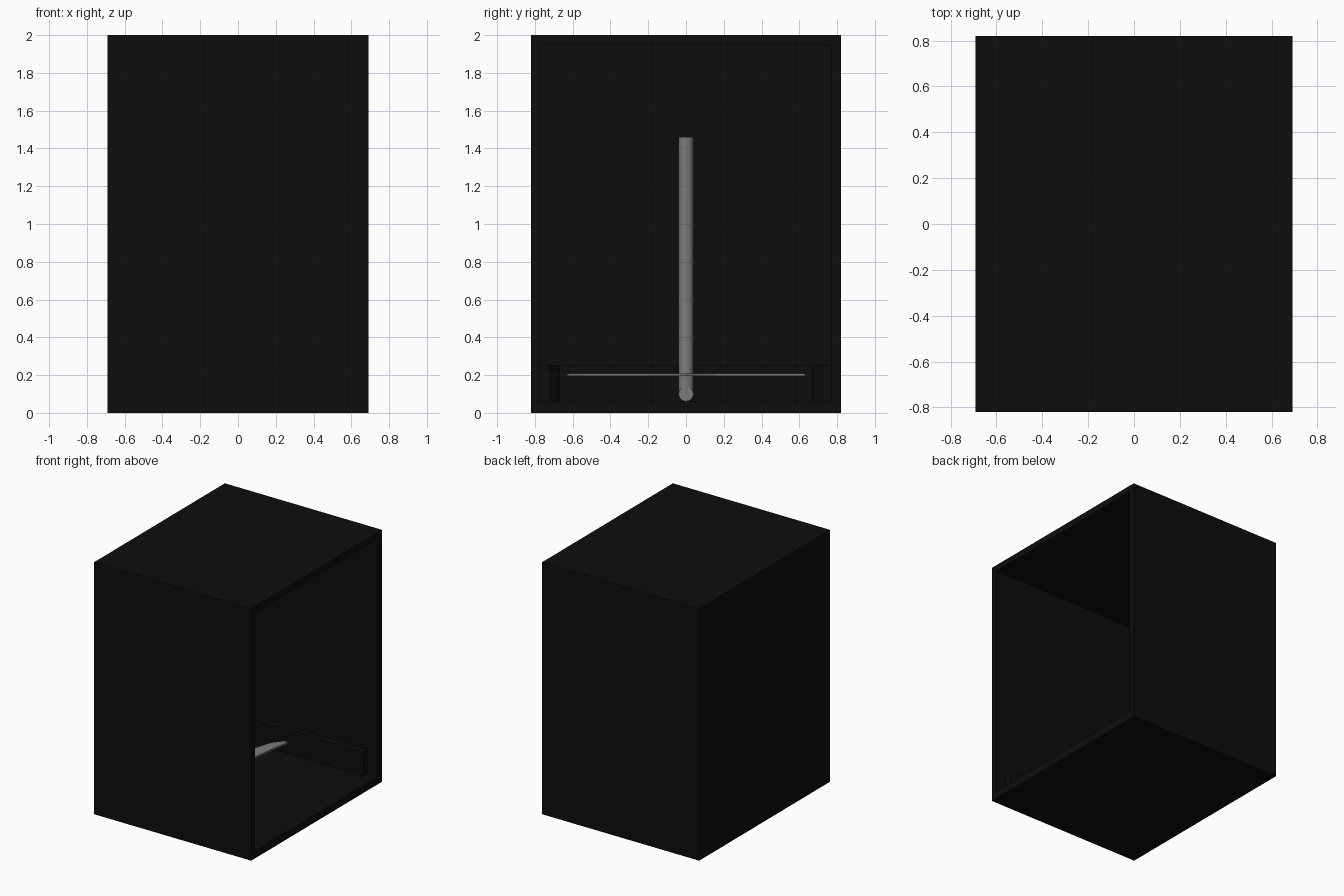
import bpy, bmesh, math

if "Cube" in bpy.data.objects:
    bpy.data.objects.remove(bpy.data.objects["Cube"])

def material(name, v):
    m = bpy.data.materials.new(name)
    m.diffuse_color = (v, v, v, 1)
    m.use_nodes = True
    m.node_tree.nodes["Principled BSDF"].inputs["Base Color"].default_value = m.diffuse_color
    return m

BLACK = material("black", 0.004)
STEEL = material("steel", 0.2)

def make(name, bm, mat, smooth=False):
    bmesh.ops.recalc_face_normals(bm, faces=bm.faces)
    me = bpy.data.meshes.new(name)
    bm.to_mesh(me)
    bm.free()
    ob = bpy.data.objects.new(name, me)
    bpy.context.collection.objects.link(ob)
    me.materials.append(mat)
    for p in me.polygons:
        p.use_smooth = smooth
    return ob

def prism(name, outline, mat, z0, z1):
    """Flat outline in x-y pulled up from z0 to z1."""
    bm = bmesh.new()
    face = bm.faces.new([bm.verts.new((x, y, z0)) for x, y in outline])
    ext = bmesh.ops.extrude_face_region(bm, geom=[face])
    for v in ext["geom"]:
        if isinstance(v, bmesh.types.BMVert):
            v.co.z = z1
    return make(name, bm, mat)

# cabinet shell, open on the +x side
X, Y, H, T, FLOOR = 0.69, 0.82, 2.0, 0.05, 0.06
outer = [(-Y, 0), (Y, 0), (Y, H), (-Y, H)]
inner = [(-Y + T, FLOOR), (Y - T, FLOOR), (Y - T, H - T), (-Y + T, H - T)]
bm = bmesh.new()
rings = [[bm.verts.new((x, y, z)) for y, z in ring]
         for x, ring in ((-X, outer), (X, outer), (X, inner), (-X + T, inner))]
for a, b in zip(rings, rings[1:]):
    for i in range(4):
        j = (i + 1) % 4
        bm.faces.new((a[i], a[j], b[j], b[i]))
bm.faces.new(rings[0])
bm.faces.new(rings[-1])
make("cabinet_shell", bm, BLACK)

# low U-shaped ledge round the inside of the tub
half = [(0.60, 0.77), (0.60, 0.72), (-0.54, 0.72), (-0.59, 0.67)]
back = [(-0.64, -0.77), (-0.64, 0.77)]
prism("tub_ledge", half + [(x, -y) for x, y in reversed(half)] + back,
      BLACK, FLOOR, 0.25)

# water pipe: up the back wall, elbow, along the floor to the middle
R, PX, PZ, BEND = 0.04, -0.57, 0.10, 0.08
path = [(PX, 0, 1.46)]
for i in range(9):
    a = math.pi + i * math.pi / 16
    path.append((PX + BEND + BEND * math.cos(a), 0, PZ + BEND + BEND * math.sin(a)))
path.append((0.04, 0, PZ))
cu = bpy.data.curves.new("water_pipe", "CURVE")
cu.dimensions = "3D"
cu.bevel_depth = R
cu.bevel_resolution = 4
cu.use_fill_caps = True
sp = cu.splines.new("POLY")
sp.points.add(len(path) - 1)
for p, co in zip(sp.points, path):
    p.co = (*co, 1)
cu.materials.append(STEEL)
pipe = bpy.data.objects.new("water_pipe", cu)
bpy.context.collection.objects.link(pipe)

# hub carrying the spray arm
bm = bmesh.new()
bmesh.ops.create_cone(bm, cap_ends=True, segments=24, radius1=R, radius2=R, depth=0.10)
bmesh.ops.translate(bm, verts=bm.verts, vec=(0, 0, 0.15))
hub = make("arm_hub", bm, STEEL, True)
bpy.context.view_layer.objects.active = hub
hub.select_set(True)
bpy.ops.object.shade_smooth_by_angle()

# S-shaped spray arm, second half is the first turned by 180 degrees
one = [(0.06, 0.0), (0.01, 0.08), (-0.03, 0.16), (-0.045, 0.28), (-0.025, 0.44),
       (0.0, 0.60), (0.0, 0.63), (-0.03, 0.62), (-0.095, 0.54), (-0.13, 0.42),
       (-0.135, 0.30), (-0.115, 0.17), (-0.08, 0.06)]
prism("spray_arm", one + [(-x, -y) for x, y in one], STEEL, 0.194, 0.208)
